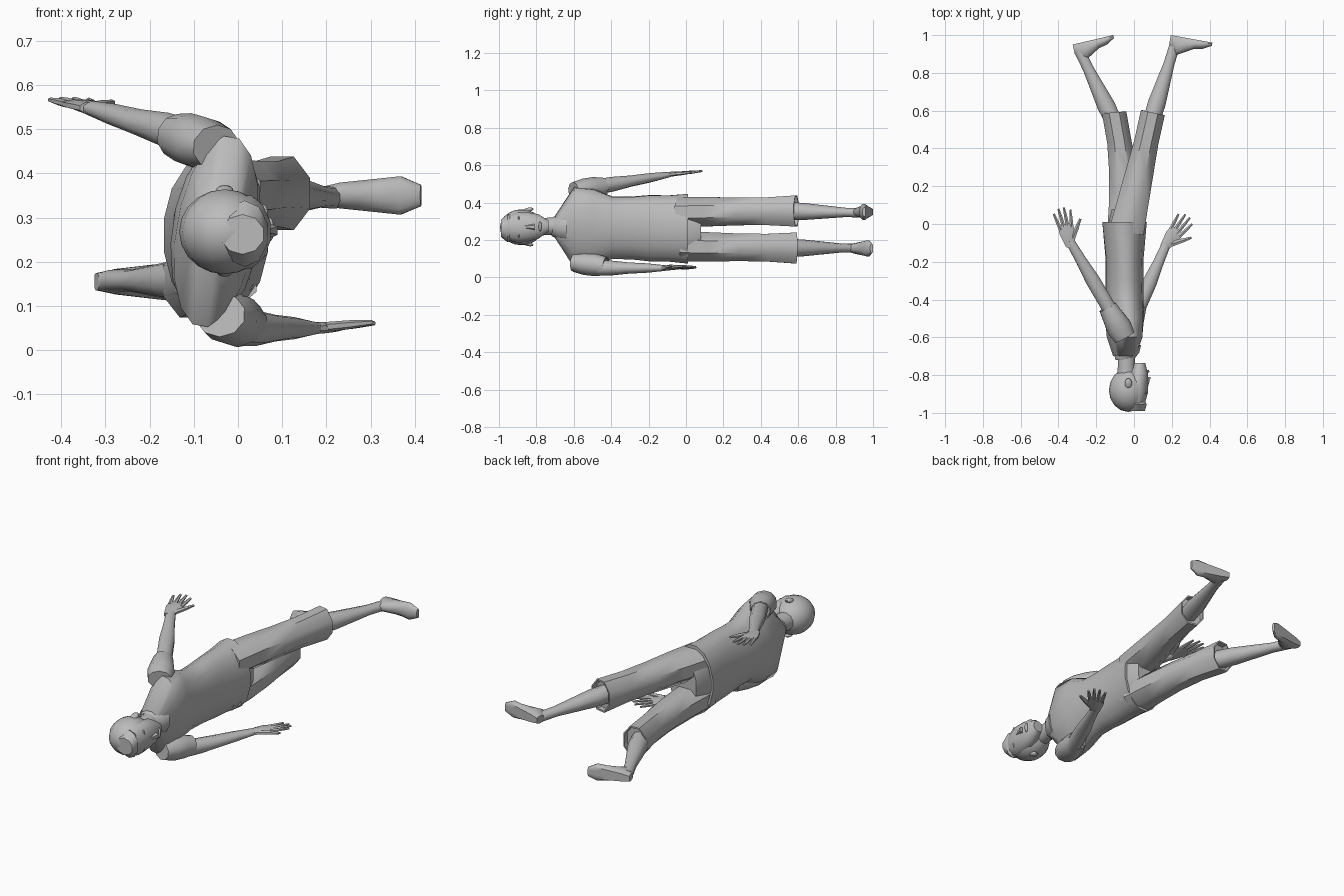
import bpy
import bmesh
import math
from mathutils import Vector, Matrix

cube = bpy.data.objects.get("Cube")
if cube:
    bpy.data.objects.remove(cube)

COLOUR = (.5, .5, .5, 1)
grey = bpy.data.materials.new("plain_grey")
grey.use_nodes = True
grey.diffuse_color = COLOUR
grey.node_tree.nodes["Principled BSDF"].inputs["Base Color"].default_value = COLOUR

UP = Vector((0, 0, 1))
SPINE = Vector((0, 1, 0))


def finish(name, bm):
    """Turn a bmesh into a grey object with smooth faces and sharp edges."""
    bmesh.ops.recalc_face_normals(bm, faces=bm.faces)
    mesh = bpy.data.meshes.new(name)
    bm.to_mesh(mesh)
    bm.free()
    mesh.materials.append(grey)
    part = bpy.data.objects.new(name, mesh)
    bpy.context.collection.objects.link(part)
    bpy.ops.object.select_all(action='DESELECT')
    part.select_set(True)
    bpy.context.view_layer.objects.active = part
    bpy.ops.object.shade_smooth_by_angle(angle=math.radians(45))


def loft(name, start, end, depths, heights, sides=12, bow=0, twist=0,
         hollow=False, along=None, sole=False):
    """Skin evenly spaced oval rings from start to end."""
    start, end = Vector(start), Vector(end)
    axis = (along or end - start).normalized()
    across = axis.cross(UP).normalized()
    tall = across.cross(axis)
    bm = bmesh.new()
    rings = []

    def add_ring(centre, depth, height, turn):
        ring = []
        for k in range(sides):
            angle = math.tau * (k + .5) / sides
            reach = math.cos(angle)
            if sole:
                reach = max(reach, -.7) + .7
            offset = across * reach * depth + tall * math.sin(angle) * height
            ring.append(bm.verts.new(centre + Matrix.Rotation(turn, 3, axis) @ offset))
        rings.append(ring)

    for i, (depth, height) in enumerate(zip(depths, heights)):
        t = i / (len(depths) - 1)
        centre = start.lerp(end, t)
        centre.x += bow * math.sin(math.pi * t)
        add_ring(centre, depth, height, math.radians(twist) * (1 - t))
    # Cloth ends get a hollow rim
    if hollow:
        for inset in (0, .03):
            add_ring(end - axis * inset, depths[-1] * .9, heights[-1] * .9, 0)
    for a, b in zip(rings, rings[1:]):
        for k in range(sides):
            j = (k + 1) % sides
            bm.faces.new((a[k], a[j], b[j], b[k]))
    bm.faces.new(rings[0])
    bm.faces.new(rings[-1])
    finish(name, bm)


def blob(name, centre, size, segments=10, tilt=0):
    bm = bmesh.new()
    place = Matrix.Translation(centre) @ Matrix.Rotation(math.radians(tilt), 4, 'X')
    bmesh.ops.create_uvsphere(bm, u_segments=segments, v_segments=segments // 2 + 2,
                              radius=1, matrix=place @ Matrix.Diagonal((*size, 1)))
    finish(name, bm)


# Shirt, collar and the trouser seat
loft("shirt", (-.05, -.7, .27), (-.05, .01, .26),
     depths=(.06, .09, .1, .1, .1, .1, .11, .12),
     heights=(.06, .22, .21, .17, .17, .18, .18, .19),
     sides=16, twist=11, hollow=True, along=SPINE)
loft("collar", (-.05, -.72, .27), (-.03, -.64, .27),
     depths=(.05, .07, .07), heights=(.05, .07, .08), along=SPINE)
loft("trouser_seat", (-.04, -.08, .26), (-.04, .08, .26),
     depths=(.1, .1, .08), heights=(.17, .18, .14), along=SPINE)


def sleeve(side, shoulder, cuff):
    loft(side + "_sleeve", shoulder, cuff, depths=(.06, .07, .06, .05),
         heights=(.05, .06, .06, .05), sides=10, hollow=True)


def arm(side, shoulder, wrist):
    loft(side + "_arm", shoulder, wrist, depths=(.04, .04, .04, .03, .025),
         heights=(.04, .04, .03, .025, .015), sides=10)


def hand(side, wrist, forward, thumb_way):
    """Palm, four fingers and a thumb laid out from the wrist."""
    wrist, forward, thumb_way = Vector(wrist), Vector(forward), Vector(thumb_way)

    def spot(reach, aside):
        return wrist + forward.normalized() * reach + thumb_way.normalized() * aside

    loft(side + "_palm", spot(-.02, 0), spot(.1, 0), depths=(.025, .035, .045, .04),
         heights=(.014, .014, .012, .008), sides=8)
    for i, finger in enumerate(("little", "ring", "middle", "index")):
        aside = (i - 1.5) * .02
        reach = .19 if finger in ("ring", "middle") else .17
        loft(f"{side}_{finger}_finger", spot(.08, aside), spot(reach, aside * 1.5),
             depths=(.011, .01, .006), heights=(.009, .008, .005), sides=6)
    loft(side + "_thumb", spot(.02, .02), spot(.11, .085),
         depths=(.016, .013, .007), heights=(.011, .01, .006), sides=6)


# Arms swing apart, one behind and one ahead of the body
sleeve("left", (-.05, -.6, .46), (-.14, -.44, .485))
arm("left", (-.1, -.5, .48), (-.34, -.09, .55))
hand("left", (-.34, -.1, .55), (-.25, 1, .1), (1, .25, 0))
sleeve("right", (-.04, -.6, .08), (.02, -.43, .06))
arm("right", (0, -.5, .05), (.17, -.11, .05))
hand("right", (.17, -.11, .05), (.6, .8, .04), (.8, -.6, .1))


def leg(side, hip, cuff, ankle, bow):
    loft(side + "_trouser", hip, cuff, depths=(.1, .09, .08, .07, .07),
         heights=(.085, .085, .08, .08, .09), sides=8, bow=bow, hollow=True)
    knee = Vector(cuff).lerp(Vector(hip), .1)
    loft(side + "_shin", knee, ankle, depths=(.045, .05, .04, .03, .03),
         heights=(.05, .045, .035, .025, .025), sides=10)


def foot(side, heel, toe):
    loft(side + "_foot", heel, toe, depths=(.03, .06, .045, .03, .025, .01),
         heights=(.02, .03, .035, .04, .045, .025), sole=True)


# Legs stride the opposite way to the arms
leg("left", (-.04, -.04, .35), (.1, .59, .355), (.22, .96, .345), 0)
foot("left", (.195, 1, .35), (.415, .96, .35))
leg("right", (-.05, -.04, .165), (-.105, .59, .157), (-.29, .92, .157), .02)
foot("right", (-.325, .95, .155), (-.11, 1, .155))

# Neck, skull, jaw and swept hair
loft("neck", (-.04, -.83, .27), (-.04, -.66, .275),
     depths=(.055, .046, .05), heights=(.05, .048, .05), along=SPINE)
blob("skull", (-.03, -.88, .268), (.103, .115, .096), segments=16)
loft("jaw", (.01, -.95, .265), (.03, -.735, .275),
     depths=(.05, .06, .055, .05, .03), heights=(.07, .085, .08, .068, .03), along=SPINE)
loft("hair_fringe", (.01, -.99, .262), (.02, -.92, .265),
     depths=(.05, .055, .03), heights=(.045, .075, .06), sides=10, along=SPINE)

# Face
loft("nose", (.06, -.88, .27), (.07, -.81, .27),
     depths=(.01, .016, .022), heights=(.01, .012, .018), sides=6, along=SPINE)
blob("lips", (.072, -.78, .273), (.01, .008, .027))
for side, sign in (("left", 1), ("right", -1)):
    middle = .27
    blob(side + "_eye", (.055, -.868, middle + sign * .036), (.01, .008, .016))
    blob(side + "_brow", (.058, -.893, middle + sign * .037), (.01, .006, .023), tilt=sign * 8)
    blob(side + "_ear", (-.03, -.845, middle + sign * .09), (.02, .03, .012), tilt=sign * 15)
